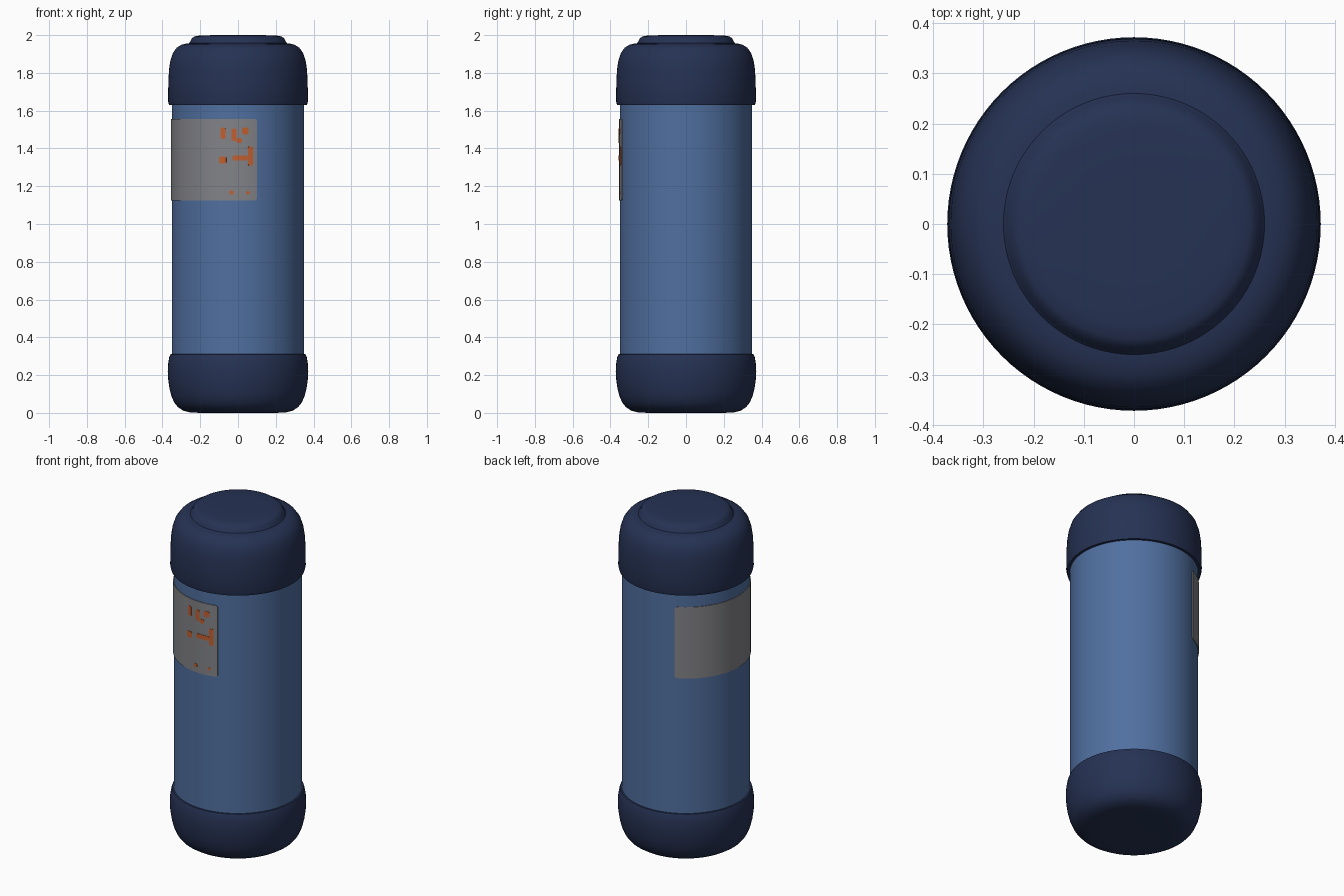
import bpy, bmesh, math

if "Cube" in bpy.data.objects:
    bpy.data.objects.remove(bpy.data.objects["Cube"])

SEG = 96


def material(name, rgb):
    m = bpy.data.materials.new(name)
    m.diffuse_color = (*rgb, 1.0)
    m.use_nodes = True
    m.node_tree.nodes["Principled BSDF"].inputs["Base Color"].default_value = m.diffuse_color
    return m


NAVY = material("navy plastic", (0.019, 0.032, 0.088))
BLUE = material("blue metal", (0.080, 0.160, 0.350))
GREY = material("grey label", (0.225, 0.228, 0.245))
ORANGE = material("orange print", (0.53, 0.115, 0.030))


def finish(name, bm, mat, angle=40):
    bmesh.ops.recalc_face_normals(bm, faces=bm.faces)
    me = bpy.data.meshes.new(name)
    bm.to_mesh(me)
    bm.free()
    me.materials.append(mat)
    ob = bpy.data.objects.new(name, me)
    bpy.context.collection.objects.link(ob)
    bpy.ops.object.select_all(action='DESELECT')
    ob.select_set(True)
    bpy.context.view_layer.objects.active = ob
    bpy.ops.object.shade_smooth_by_angle(angle=math.radians(angle))
    return ob


def lathe(name, profile, mat):
    """Spin an (r, z) profile round z and close both ends."""
    bm = bmesh.new()
    rings = []
    for r, z in profile:
        rings.append([bm.verts.new((r * math.cos(2 * math.pi * i / SEG),
                                    r * math.sin(2 * math.pi * i / SEG), z))
                      for i in range(SEG)])
    for a, b in zip(rings, rings[1:]):
        for i in range(SEG):
            j = (i + 1) % SEG
            bm.faces.new((a[i], a[j], b[j], b[i]))
    bm.faces.new(rings[0])
    bm.faces.new(rings[-1])
    return finish(name, bm, mat)


def patch(name, a0, a1, z0, z1, r, mat, corner=0.01, inner=0.348):
    """Thin curved plate wrapped on the body, with clipped corners."""
    bm = bmesh.new()
    da = corner / r
    n = max(2, int(math.degrees(a1 - a0) / 2.5))
    angles = [a0] + [a0 + da + (a1 - a0 - 2 * da) * i / n for i in range(n + 1)] + [a1]
    cols = []
    for k, a in enumerate(angles):
        c = corner if k in (0, len(angles) - 1) else 0.0
        cols.append([bm.verts.new((rr * math.cos(a), rr * math.sin(a), z))
                     for rr, z in ((inner, z0 + c), (r, z0 + c), (r, z1 - c), (inner, z1 - c))])
    for p, q in zip(cols, cols[1:]):
        for i in range(4):
            j = (i + 1) % 4
            bm.faces.new((p[i], q[i], q[j], p[j]))
    bm.faces.new(cols[0])
    bm.faces.new(cols[-1])
    return finish(name, bm, mat)


# Main tube
lathe("body", [(0.35, 0.28), (0.35, 1.66)], BLUE)

# Rounded foot
lathe("base", [(0.20, 0.0), (0.255, 0.003), (0.29, 0.012), (0.318, 0.03),
               (0.338, 0.055), (0.353, 0.09), (0.363, 0.13), (0.37, 0.18),
               (0.372, 0.22), (0.37, 0.26), (0.364, 0.295), (0.358, 0.31),
               (0.345, 0.312)], NAVY)

# Screw cap with a raised disc on top
lathe("cap", [(0.345, 1.63), (0.365, 1.63), (0.37, 1.65), (0.369, 1.75),
              (0.365, 1.82), (0.358, 1.865), (0.345, 1.905), (0.325, 1.933),
              (0.30, 1.949), (0.275, 1.955), (0.26, 1.957), (0.253, 1.966),
              (0.245, 1.983), (0.23, 1.993), (0.20, 1.998), (0.12, 2.0)], NAVY)

# Label wrapped round the left side
patch("label", math.radians(115), math.radians(286.6), 1.125, 1.555, 0.354, GREY)

# Abstract orange bars and spots on the label: x0, x1, z0, z1
MARKS = [(-0.092, -0.067, 1.45, 1.51), (-0.035, -0.008, 1.44, 1.505),
         (-0.008, 0.022, 1.43, 1.455), (0.020, 0.055, 1.475, 1.51),
         (-0.100, -0.062, 1.32, 1.357), (0.052, 0.080, 1.31, 1.41),
         (-0.030, 0.052, 1.335, 1.362), (-0.046, -0.024, 1.155, 1.177),
         (0.043, 0.062, 1.157, 1.175)]
for i, (x0, x1, z0, z1) in enumerate(MARKS):
    a0, a1 = (1.5 * math.pi + math.asin(x / 0.355) for x in (x0, x1))
    patch(f"label_mark_{i + 1}", a0, a1, z0, z1, 0.3565, ORANGE, 0.006, 0.352)
